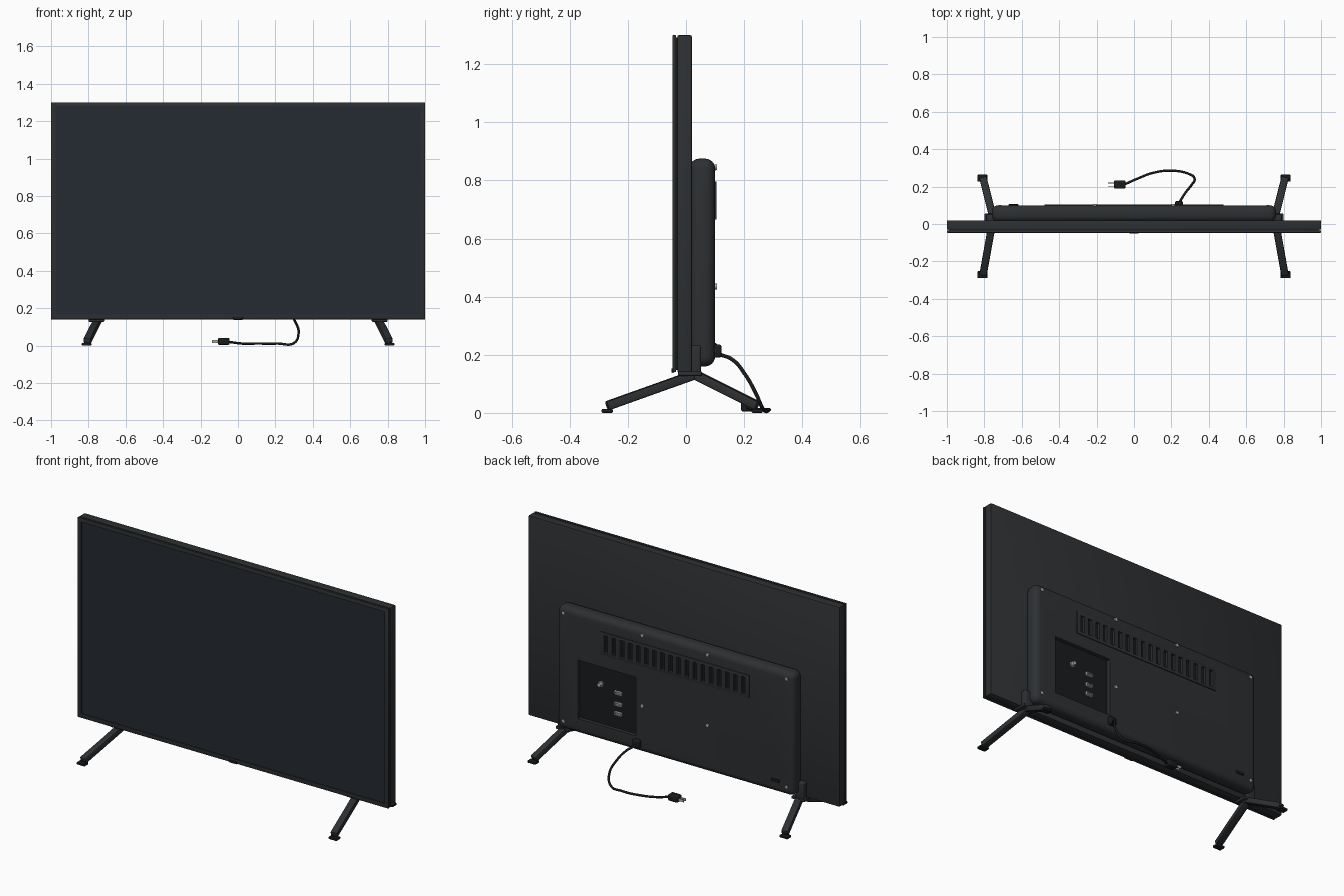
import bpy, bmesh, math
from mathutils import Vector, Matrix

if "Cube" in bpy.data.objects:
    bpy.data.objects.remove(bpy.data.objects["Cube"])


def mat(name, c):
    m = bpy.data.materials.new(name)
    m.diffuse_color = (*c, 1)
    m.use_nodes = True
    m.node_tree.nodes["Principled BSDF"].inputs["Base Color"].default_value = m.diffuse_color
    return m


PLASTIC = mat("dark_plastic", (0.026, 0.029, 0.032))
BLACK = mat("black_plastic", (0.010, 0.011, 0.012))
GLASS = mat("screen_glass", (0.018, 0.024, 0.032))
METAL = mat("metal", (0.45, 0.45, 0.45))


def finish(name, bm, m):
    me = bpy.data.meshes.new(name)
    bmesh.ops.recalc_face_normals(bm, faces=bm.faces)
    bm.to_mesh(me)
    bm.free()
    ob = bpy.data.objects.new(name, me)
    bpy.context.collection.objects.link(ob)
    me.materials.append(m)
    smooth(ob)
    return ob


def smooth(ob):
    bpy.ops.object.select_all(action='DESELECT')
    ob.select_set(True)
    bpy.context.view_layer.objects.active = ob
    bpy.ops.object.shade_smooth_by_angle(angle=math.radians(35))


def add_box(bm, lo, hi):
    lo, hi = Vector(lo), Vector(hi)
    M = Matrix.Translation((lo + hi) / 2) @ Matrix.Diagonal((*(hi - lo), 1))
    bmesh.ops.create_cube(bm, size=1, matrix=M)


def box(name, lo, hi, m=PLASTIC, bevel=0, seg=2):
    bm = bmesh.new()
    add_box(bm, lo, hi)
    if bevel:
        bmesh.ops.bevel(bm, geom=bm.edges[:], offset=bevel, segments=seg, profile=0.5, affect='EDGES')
    return finish(name, bm, m)


def cyl(name, p, r, depth, axis='Y', m=METAL, n=16, r2=None):
    bm = bmesh.new()
    R = Matrix.Rotation(math.pi / 2, 4, 'Y') if axis == 'X' else Matrix.Rotation(-math.pi / 2, 4, 'X')
    bmesh.ops.create_cone(bm, cap_ends=True, segments=n, radius1=r, radius2=r2 or r, depth=depth,
                          matrix=Matrix.Translation(p) @ R)
    return finish(name, bm, m)


def beam(name, p, q, w, h, m=PLASTIC):
    p, q = Vector(p), Vector(q)
    d = q - p
    bm = bmesh.new()
    bmesh.ops.create_cube(bm, size=1, matrix=Matrix.Translation((p + q) / 2)
                          @ d.to_track_quat('Y', 'Z').to_matrix().to_4x4()
                          @ Matrix.Diagonal((w, d.length, h, 1)))
    bmesh.ops.bevel(bm, geom=bm.edges[:], offset=0.006, segments=2, profile=0.5, affect='EDGES')
    return finish(name, bm, m)


def cut(ob, boxes):
    bm = bmesh.new()
    for lo, hi in boxes:
        add_box(bm, lo, hi)
    c = finish("cutter", bm, BLACK)
    c.hide_render = True
    md = ob.modifiers.new("cut", 'BOOLEAN')
    md.operation, md.solver, md.object = 'DIFFERENCE', 'EXACT', c
    bpy.context.view_layer.objects.active = ob
    bpy.ops.object.modifier_apply(modifier=md.name)
    bpy.data.objects.remove(c)
    smooth(ob)


# Panel: rear shell, groove, front bezel and screen
box("panel_shell", (-1, -0.03, 0.14), (1, 0.02, 1.30), bevel=0.005)
box("panel_groove", (-0.992, -0.036, 0.148), (0.992, -0.028, 1.292), BLACK)
bezel = box("front_bezel", (-1, -0.047, 0.14), (1, -0.034, 1.30), bevel=0.003)
cut(bezel, [((-0.975, -0.1, 0.165), (0.975, 0.1, 1.278))])
box("screen", (-0.98, -0.041, 0.16), (0.98, -0.035, 1.283), GLASS)
box("remote_sensor", (-0.026, -0.05, 0.138), (0.026, -0.04, 0.153), BLACK, 0.003)

# Rear housing with connector recess and vent slots
X = [-0.442 + 0.052 * i for i in range(18)]
slots = [((x - 0.012, 0.088, 0.682), (x + 0.012, 0.2, 0.78)) for x in X]
housing = box("rear_housing", (-0.76, 0.012, 0.16), (0.76, 0.10, 0.875), bevel=0.034, seg=6)
cut(housing, [((0.25, 0.075, 0.25), (0.625, 0.2, 0.59))] + slots)
vent = box("vent_plate", (-0.478, 0.095, 0.665), (0.478, 0.105, 0.797), bevel=0.002)
cut(vent, [((a[0], 0.05, a[2]), b) for a, b in slots])
box("vent_backing", (-0.46, 0.086, 0.675), (0.46, 0.0895, 0.787), BLACK)

# Connector recess lining and ports
box("connector_plate", (0.25, 0.07, 0.25), (0.625, 0.078, 0.59), BLACK)
cyl("aerial_socket_base", (0.49, 0.08, 0.48), 0.018, 0.008, n=6)
cyl("aerial_socket", (0.49, 0.088, 0.48), 0.011, 0.024)
for i, z in enumerate((0.457, 0.392, 0.337)):
    port = box(f"video_port_{i}", (0.355, 0.074, z - 0.011), (0.4, 0.09, z + 0.011), METAL, 0.002)
    cut(port, [((0.361, 0.082, z - 0.005), (0.394, 0.2, z + 0.005))])

# Mounting bolts, corner screws and button
for x in (-0.21, 0.21):
    for z in (0.845, 0.435):
        cyl("mount_bolt", (x, 0.101, z), 0.010, 0.010)
for x in (-0.717, 0.717):
    for z in (0.84, 0.212):
        cyl("corner_screw", (x, 0.099, z), 0.008, 0.006)
box("power_button", (-0.67, 0.096, 0.223), (-0.617, 0.106, 0.24), BLACK, 0.003)

# Stands, left and right
for s, side in ((-1, "left"), (1, "right")):
    xs = sorted((s * 0.715, s * 0.80))
    box(f"stand_plate_{side}", (xs[0], -0.028, 0.127), (xs[1], 0.055, 0.143), PLASTIC, 0.004)
    xs = sorted((s * 0.735, s * 0.79))
    box(f"stand_bracket_{side}", (xs[0], 0.01, 0.13), (xs[1], 0.052, 0.232), PLASTIC, 0.008, 3)
    for end, y0, y1 in (("front", 0.045, -0.272), ("rear", 0.02, 0.246)):
        beam(f"{end}_leg_{side}", (s * 0.75, y0, 0.137), (s * 0.807, y1, 0.024), 0.04, 0.032)
        yc = y1 + (0.002 if y1 < 0 else 0)
        box(f"{end}_foot_{side}", (s * 0.81 - 0.026, yc - 0.02, 0), (s * 0.81 + 0.026, yc + 0.018, 0.014),
            BLACK, 0.004)

# Power cord, inlet and plug
box("cord_inlet", (0.22, 0.09, 0.19), (0.262, 0.122, 0.235), BLACK, 0.007, 3)
path = [(0.24, 0.11, 0.203), (0.27, 0.16, 0.183), (0.305, 0.205, 0.13), (0.324, 0.24, 0.068), (0.3, 0.265, 0.014),
        (0.21, 0.285, 0.011), (0.1, 0.273, 0.011), (0.02, 0.243, 0.011), (-0.05, 0.212, 0.02)]
cu = bpy.data.curves.new("power_cord", 'CURVE')
cu.dimensions, cu.bevel_depth, cu.bevel_resolution, cu.use_fill_caps = '3D', 0.0065, 3, True
sp = cu.splines.new('BEZIER')
sp.bezier_points.add(len(path) - 1)
for b, p in zip(sp.bezier_points, path):
    b.co = p
    b.handle_left_type = b.handle_right_type = 'AUTO'
cord = bpy.data.objects.new("power_cord", cu)
bpy.context.collection.objects.link(cord)
cu.materials.append(BLACK)
box("plug_body", (-0.107, 0.19, 0.004), (-0.045, 0.233, 0.041), BLACK, 0.007, 3)
for y in (0.202, 0.22):
    box("plug_prong", (-0.14, y - 0.0025, 0.015), (-0.1, y + 0.0025, 0.029), METAL)
